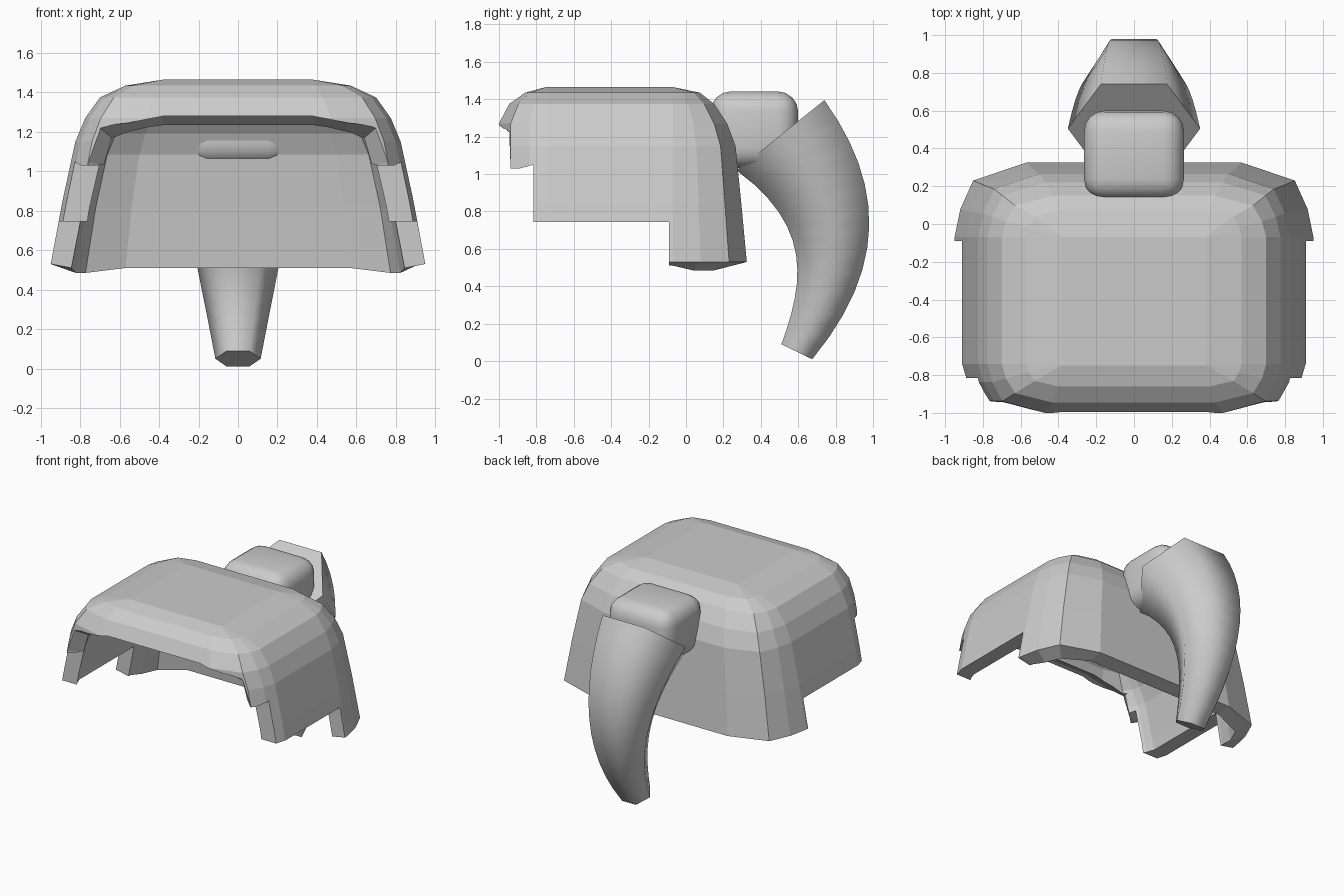
import bpy, bmesh
from mathutils import Vector
from mathutils.geometry import interpolate_bezier

if "Cube" in bpy.data.objects:
    bpy.data.objects.remove(bpy.data.objects["Cube"])

grey = bpy.data.materials.new("light grey")
grey.use_nodes = True
grey.diffuse_color = (0.6, 0.6, 0.6, 1)
grey.node_tree.nodes["Principled BSDF"].inputs["Base Color"].default_value = (0.6, 0.6, 0.6, 1)


def loft(name, loops):
    """Closed solid through a series of point loops."""
    bm = bmesh.new()
    rows = [[bm.verts.new(p) for p in loop] for loop in loops]
    n = len(rows[0])
    for a, b in zip(rows, rows[1:]):
        for i in range(n):
            j = (i + 1) % n
            bm.faces.new((a[i], a[j], b[j], b[i]))
    bm.faces.new(rows[0])
    bm.faces.new(rows[-1])
    bmesh.ops.remove_doubles(bm, verts=bm.verts, dist=0.0005)
    bmesh.ops.recalc_face_normals(bm, faces=bm.faces)
    mesh = bpy.data.meshes.new(name)
    bm.to_mesh(mesh)
    bm.free()
    obj = bpy.data.objects.new(name, mesh)
    bpy.context.collection.objects.link(obj)
    mesh.materials.append(grey)
    return obj


def activate(obj):
    bpy.ops.object.select_all(action='DESELECT')
    obj.select_set(True)
    bpy.context.view_layer.objects.active = obj


def cut(obj, cutter):
    activate(obj)
    mod = obj.modifiers.new("cut", 'BOOLEAN')
    mod.operation = 'DIFFERENCE'
    mod.solver = 'EXACT'
    mod.object = cutter
    bpy.ops.object.modifier_apply(modifier=mod.name)
    bpy.data.objects.remove(cutter)


# Hair cap: rounded-rectangle rings, inner wall up to outer wall
CORNER = [(1, 0), (0.92, 0.375), (0.74, 0.76), (0, 1)]


def ring(z, half, front, back, flat, t=0.0, sag=0.0):
    half, front, back = half - t, front + t, back - t
    flat = min(flat, half)
    yb, yf = min(-0.07, back), max(-0.74, front)
    def side(y0, y1):
        return [(flat + (half - flat) * u, y0 + (y1 - y0) * v,
                 z - (sag if 0 < v < 1 else 0)) for u, v in CORNER]
    right = side(yf, front)[::-1] + side(yb, back)
    return right + [(-x, y, h) for x, y, h in reversed(right)]


# height, half width, front, back, flat half width
RINGS = [(0.53, 0.95, -1.0, 0.325, 0.57),
         (0.85, 0.89, -1.0, 0.295, 0.54),
         (1.15, 0.825, -1.0, 0.265, 0.5),
         (1.27, 0.775, -1.0, 0.22, 0.47),
         (1.375, 0.70, -0.945, 0.15, 0.43),
         (1.435, 0.57, -0.86, 0.075, 0.40),
         (1.465, 0.38, -0.75, -0.07, 0.38)]
T = 0.105
inner = [ring(z - T * (z - 0.53) - (0.02 if k == 0 else 0), h, f, b, a, T, 0.025 if k == 0 else 0)
         for k, (z, h, f, b, a) in enumerate(RINGS)]
outer = [ring(*r) for r in RINGS]
cap = loft("hair_cap", inner[::-1] + outer)

# Stepped side edges
steps = [(-1.3, 0.2), (-0.09, 0.2), (-0.09, 0.745), (-0.815, 0.745),
         (-0.815, 1.05), (-0.89, 1.03), (-1.3, 1.03)]
cut(cap, loft("side_cutter", [[(x, y, z) for y, z in steps] for x in (-1.5, 1.5)]))

# Face opening, narrowing inward
wide = [(0.87, 0.2), (0.78, 1.05), (0.71, 1.23), (0.56, 1.245), (0.38, 1.28)]
narrow = [(0.66, 0.2), (0.68, 1.03), (0.64, 1.17), (0.54, 1.2), (0.38, 1.23)]


def arch(half, y):
    return [(x, y, z) for x, z in half] + [(-x, y, z) for x, z in reversed(half)]


cut(cap, loft("face_cutter", [arch(wide, -1.2), arch(wide, -0.96),
                              arch(narrow, -0.86), arch(narrow, -0.6)]))

# Hair tie: soft box
bpy.ops.mesh.primitive_cube_add(size=1, location=(0, 0.365, 1.237))
tie = bpy.context.object
tie.name = "hair_tie"
tie.scale = (0.53, 0.47, 0.41)
bpy.ops.object.transform_apply(location=False, rotation=False, scale=True)
tie.data.materials.append(grey)
bevel = tie.modifiers.new("soft", 'BEVEL')
bevel.width = 0.11
bevel.segments = 4
bpy.ops.object.modifier_apply(modifier=bevel.name)
bpy.ops.object.shade_smooth()

# Ponytail: tapering hexagon between an outer and an inner curve
N = 13


def curve(*pts):
    return interpolate_bezier(*[Vector((0, y, z)) for y, z in pts], N)


back_edge = curve((0.74, 1.395), (1.06, 0.95), (1.08, 0.5), (0.675, 0.01))
front_edge = curve((0.27, 1.02), (0.68, 0.72), (0.63, 0.42), (0.51, 0.09))
loops = []
for k, (o, i) in enumerate(zip(back_edge, front_edge)):
    w = Vector((0.35 + (0.115 - 0.35) * k / (N - 1), 0, 0))
    mid = (o + i) / 2
    loops.append([i + w / 2, mid + w, o + w / 2, o - w / 2, mid - w, i - w / 2])
tail = loft("ponytail", loops)
activate(tail)
bpy.ops.object.shade_smooth_by_angle(angle=1.2)
